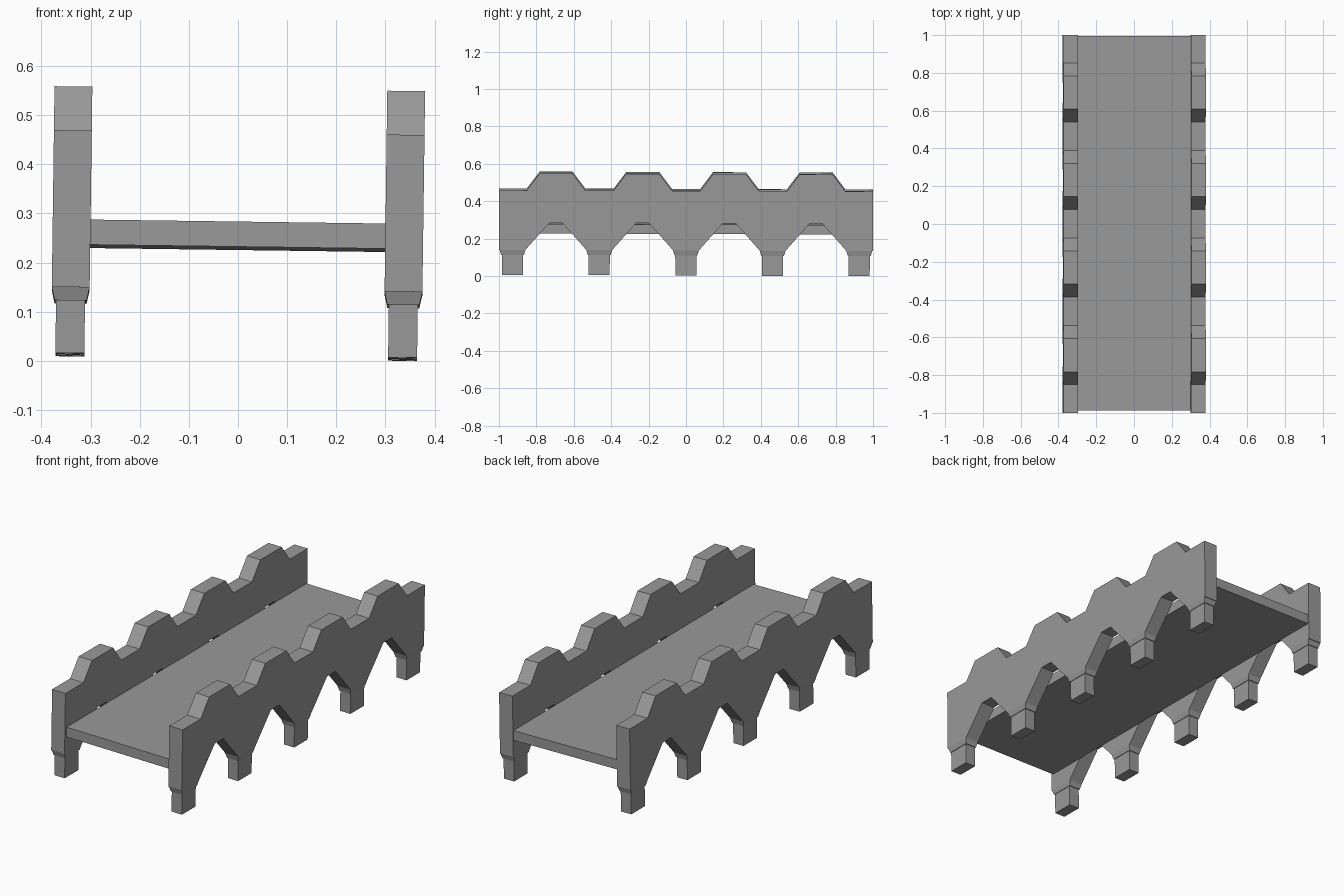
import bpy, bmesh
from mathutils import Matrix, Vector

if "Cube" in bpy.data.objects:
    bpy.data.objects.remove(bpy.data.objects["Cube"], do_unlink=True)

stone = bpy.data.materials.new("grey_stone")
stone.use_nodes = True
GREY = (0.32, 0.32, 0.32, 1)
stone.diffuse_color = GREY
stone.node_tree.nodes["Principled BSDF"].inputs["Base Color"].default_value = GREY

# The whole bridge sits very slightly tilted
PIVOT = Vector((0, 0, 0.28))
TILT = (Matrix.Translation(PIVOT) @ Matrix.Rotation(0.0135, 4, 'Y')
        @ Matrix.Rotation(-0.0035, 4, 'X') @ Matrix.Translation(-PIVOT))

SPACING = 0.4635
BAYS = [(i - 1.5) * SPACING for i in range(4)]
PIERS = [(i - 2) * SPACING for i in range(5)]
WALL_X, WALL_T = 0.3385, 0.077
FOOT_Z = 0.142


def finish(name, bm):
    bm.transform(TILT)
    bmesh.ops.recalc_face_normals(bm, faces=bm.faces)
    mesh = bpy.data.meshes.new(name)
    bm.to_mesh(mesh)
    bm.free()
    mesh.materials.append(stone)
    obj = bpy.data.objects.new(name, mesh)
    bpy.context.collection.objects.link(obj)


def add_block(bm, x, y, z0, z1, bottom, top):
    """Block between two heights with (x, y) sizes for each end."""
    rings = []
    for z, (w, d) in ((z0, bottom), (z1, top)):
        rings.append([bm.verts.new((x + sx * w / 2, y + sy * d / 2, z))
                      for sx, sy in ((-1, -1), (1, -1), (1, 1), (-1, 1))])
    low, high = rings
    bm.faces.new(low)
    bm.faces.new(high)
    for i in range(4):
        j = (i + 1) % 4
        bm.faces.new((low[i], low[j], high[j], high[i]))


def wall_profile():
    """Side outline: arches along the bottom, raised merlons along the top."""
    pts = [(-1, FOOT_Z)]
    for c in BAYS:
        pts += [(c - 0.163, FOOT_Z), (c - 0.035, 0.287),
                (c + 0.035, 0.287), (c + 0.163, FOOT_Z)]
    pts += [(1, FOOT_Z), (1, 0.461)]
    for c in reversed(BAYS):
        pts += [(c + 0.156, 0.461), (c + 0.088, 0.551),
                (c - 0.088, 0.551), (c - 0.156, 0.461)]
    return pts + [(-1, 0.461)]


for side, sx in (("left", 1), ("right", -1)):
    # Side wall
    bm = bmesh.new()
    face = bm.faces.new([bm.verts.new((sx * WALL_X - WALL_T / 2, y, z))
                         for y, z in wall_profile()])
    grown = bmesh.ops.extrude_face_region(bm, geom=[face])["geom"]
    bmesh.ops.translate(bm, vec=(WALL_T, 0, 0),
                        verts=[v for v in grown if isinstance(v, bmesh.types.BMVert)])
    finish(side + "_wall", bm)

    # Tapered pier collars and square legs
    bm = bmesh.new()
    for y in PIERS:
        add_block(bm, sx * WALL_X, y, 0.115, FOOT_Z, (0.065, 0.122), (WALL_T, 0.138))
        add_block(bm, sx * WALL_X, y, 0.008, 0.115, (0.059, 0.112), (0.059, 0.114))
    finish(side + "_legs", bm)

# Walkway deck
bm = bmesh.new()
size = (2 * WALL_X - WALL_T, 1.982)
add_block(bm, 0, 0.004, 0.229, 0.28, size, size)
finish("deck", bm)
